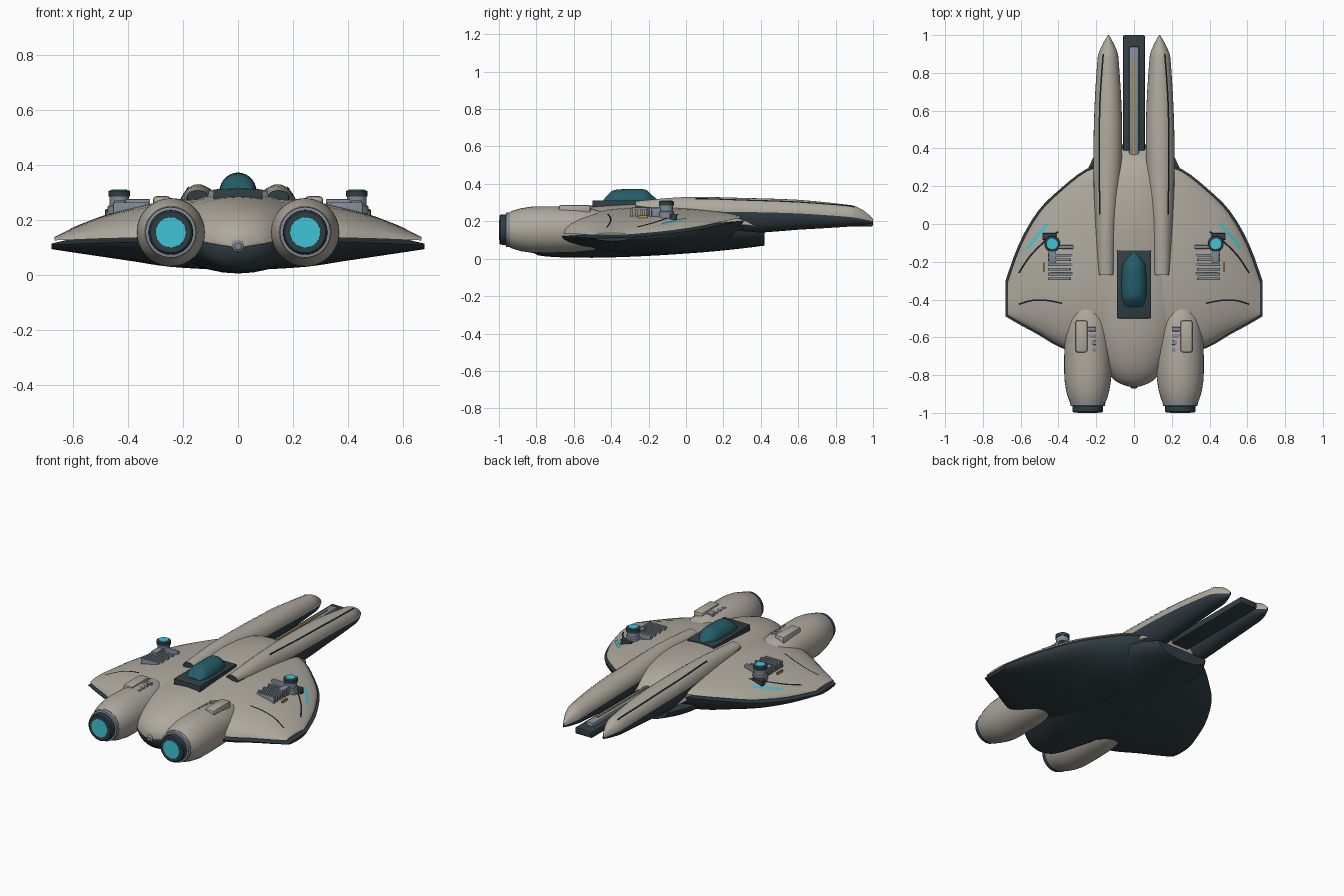
import bpy, bmesh, math
from mathutils import Vector
from mathutils.bvhtree import BVHTree

if "Cube" in bpy.data.objects:
    bpy.data.objects.remove(bpy.data.objects["Cube"])

COLOURS = {
    "beige": (0.43, 0.40, 0.34), "dark_slate": (0.03, 0.048, 0.056),
    "grey": (0.22, 0.26, 0.30), "teal_glass": (0.018, 0.11, 0.14),
    "cyan_glow": (0.05, 0.56, 0.68), "orange": (0.50, 0.26, 0.05),
    "black_line": (0.008, 0.012, 0.015),
}
MATS = {}
for key, rgb in COLOURS.items():
    MATS[key] = bpy.data.materials.new(key)
    MATS[key].diffuse_color = (*rgb, 1)
SEG = 14          # faces across each half of a lofted section


def finish(name, bm, mats, mirror=False, angle=35):
    """Turn a bmesh into a named object, smooth by angle, optionally mirrored."""
    bmesh.ops.recalc_face_normals(bm, faces=bm.faces)
    me = bpy.data.meshes.new(name)
    bm.to_mesh(me)
    bm.free()
    for m in mats:
        me.materials.append(MATS[m])
    for p in me.polygons:
        p.use_smooth = True
    me.set_sharp_from_angle(angle=math.radians(angle))
    ob = bpy.data.objects.new(name, me)
    bpy.context.scene.collection.objects.link(ob)
    if mirror:
        ob.modifiers.new("mirror", "MIRROR").use_mirror_merge = False
    return ob


def refine(rows, k=3):
    """Catmull-Rom interpolation between station rows."""
    out = []
    for i in range(len(rows) - 1):
        a, b, c, d = (rows[min(max(i + o, 0), len(rows) - 1)] for o in (-1, 0, 1, 2))
        for j in range(k):
            t = j / k
            out.append([0.5 * (2 * q + (r - p) * t + (2 * p - 5 * q + 4 * r - s) * t * t
                               + (3 * q - p - 3 * r + s) * t ** 3)
                        for p, q, r, s in zip(a, b, c, d)])
    return out + [list(rows[-1])]


def section(u0, z0, u1, z1, top, bot):
    """Closed lens: elliptical arch to top, then elliptical arch to bot."""
    pts = []
    for i in range(2 * SEG):
        a = math.pi * i / SEG
        t = (1 - math.cos(a)) / 2
        base = z0 + (z1 - z0) * t
        h = math.sin(a)
        peak = top if h >= 0 else bot
        peak = base if peak is None else peak
        pts.append((u0 + (u1 - u0) * t, base + (peak - base) * abs(h)))
    return pts


def loft(name, rings, mats, mirror=False):
    """Skin rings; upper half uses the first colour, lower half the last."""
    bm = bmesh.new()
    vs = [[bm.verts.new(p) for p in r] for r in rings]
    n = len(rings[0])
    for a, b in zip(vs, vs[1:]):
        for i in range(n):
            f = bm.faces.new((a[i], a[(i + 1) % n], b[(i + 1) % n], b[i]))
            f.material_index = 0 if i < n // 2 else len(mats) - 1
    for end in (vs[0], vs[-1]):
        bm.faces.new(end).material_index = len(mats) - 1
    tree = BVHTree.FromBMesh(bm)
    finish(name, bm, mats, mirror)
    return tree


def along_y(rows):
    return [[(u, y, z) for u, z in section(x0, zs, x1, zs, top, bot)]
            for y, x0, x1, top, zs, bot in refine(rows)]


def box(name, mat, x, y, z, bevel=0.0, mirror=True):
    bm = bmesh.new()
    bmesh.ops.create_cube(bm, size=1)
    for v in bm.verts:
        v.co = [(r[0] + r[1]) / 2 + c * (r[1] - r[0]) for r, c in zip((x, y, z), v.co)]
    if bevel:
        bmesh.ops.bevel(bm, geom=bm.edges[:], offset=bevel, segments=2,
                        profile=0.5, affect="EDGES")
    return finish(name, bm, [mat], mirror)


def lathe(name, mat, centre, profile, axis="Y", mirror=True, n=32):
    """Revolve (position, radius) pairs around an axis through centre."""
    bm = bmesh.new()
    rings = []
    for h, r in profile:
        ring = []
        for i in range(n):
            c, s = r * math.cos(2 * math.pi * i / n), r * math.sin(2 * math.pi * i / n)
            off = (c, h, s) if axis == "Y" else (c, s, h)
            ring.append(bm.verts.new(Vector(centre) + Vector(off)))
        rings.append(ring)
    for a, b in zip(rings, rings[1:]):
        for i in range(n):
            bm.faces.new((a[i], a[(i + 1) % n], b[(i + 1) % n], b[i]))
    bm.faces.new(rings[0])
    bm.faces.new(rings[-1])
    return finish(name, bm, [mat], mirror)


def ribbon(name, mat, path, width, tree):
    """Thin painted strip laid onto a surface from above."""
    pts = [Vector((x, y, 0)) for x, y in refine(path, 6)]
    bm = bmesh.new()
    pairs = []
    for i, p in enumerate(pts):
        d = (pts[min(i + 1, len(pts) - 1)] - pts[max(i - 1, 0)]).normalized()
        side = Vector((-d.y, d.x, 0)) * width / 2
        pair = []
        for q in (p - side, p + side):
            hit = tree.ray_cast(Vector((q.x, q.y, 2)), Vector((0, 0, -1)))[0]
            if hit:
                pair.append(bm.verts.new(hit + Vector((0, 0, 0.004))))
        if len(pair) == 2:
            pairs.append(pair)
    for a, b in zip(pairs, pairs[1:]):
        bm.faces.new((a[0], b[0], b[1], a[1]))
    for f in bm.faces:
        f.normal_update()
    finish(name, bm, [mat], True)


# central body: beige upper shell and dark keel (y, half width, top, split)
body = [(-.86, .03, .14, .105), (-.83, .10, .185, .115), (-.75, .16, .235, .135),
        (-.6, .22, .275, .15), (-.4, .265, .292, .16), (-.2, .27, .302, .17),
        (0, .255, .32, .18), (.2, .235, .31, .18), (.33, .21, .27, .18), (.4, .18, .2, .16)]
loft("upper_body", along_y([(y, -w, w, t, s, s - .005) for y, w, t, s in body]), ["beige"])
keel = [(-.85, .03, .105, .08), (-.82, .1, .115, .035), (-.75, .165, .135, .012),
        (-.5, .25, .155, .005), (-.2, .28, .16, .015), (.1, .27, .16, .035),
        (.3, .24, .15, .055), (.42, .17, .14, .07)]
loft("keel", along_y([(y, -w, w, s + .002, s, max(b, 0)) for y, w, s, b in keel]), ["dark_slate"])
lathe("tail_port", "grey", (0, -.85, .105), [(-.02, .012), (-.012, .022), (.03, .025)], mirror=False)

# wings (x, rear y, front y, top z, rear edge z, front edge z, bottom z)
wing = [(.10, -.70, .33, .28, .14, .22, .02), (.25, -.68, .28, .27, .14, .215, .03),
        (.38, -.65, .18, .246, .135, .195, .05), (.5, -.58, .06, .213, .132, .17, .068),
        (.6, -.525, -.115, .172, .128, .145, .083), (.67, -.483, -.31, .138, .126, .128, .094)]
fine = refine(wing)
WING = loft("wing_top", [[(x, u, z) for u, z in section(r, zr, f, zf, t, None)]
                         for x, r, f, t, zr, zf, b in fine], ["beige"], True)
loft("wing_underside", [[(x * 1.015, u, z) for u, z in
                         section(r - .006, zr - .016, f + .01, zf - .014, None, b)]
                        for x, r, f, t, zr, zf, b in fine], ["dark_slate"], True)

# long twin prongs (y, inner x, outer x, top, split, bottom)
prong = [(-.27, .11, .185, .308, .285, .25), (0, .09, .205, .33, .255, .2),
         (.3, .065, .215, .325, .25, .14), (.6, .065, .21, .315, .242, .155),
         (.85, .08, .195, .29, .225, .17), (.91, .088, .185, .278, .218, .176),
         (.96, .11, .162, .25, .208, .182), (1.0, .132, .138, .212, .2, .19)]
PRONG = loft("prong", along_y(prong), ["beige", "dark_slate"], True)
ribbon("prong_groove", "black_line", [(.18, .05), (.185, .35), (.18, .65), (.163, .9)], .008, PRONG)

# spine between the prongs
box("spine", "dark_slate", (-.058, .058), (.25, 1.0), (.172, .212), .008, False)
box("spine_rail", "grey", (-.026, .026), (.28, .94), (.2, .236), .01, False)
box("spine_rail_stripe", "orange", (-.005, .005), (.3, .865), (.232, .24), 0, False)

# canopy
box("canopy_plate", "dark_slate", (-.09, .09), (-.5, -.14), (.26, .312), .004, False)
canopy = [(-.44, .045, .316), (-.415, .056, .345), (-.38, .065, .368), (-.3, .066, .372),
          (-.22, .06, .37), (-.18, .035, .338), (-.15, .008, .314)]
loft("canopy", along_y([(y, -w, w, t, .308, .304) for y, w, t in canopy]), ["teal_glass"])

# engines
ENGINE = (.245, 0, .155)
lathe("engine_pod", "beige", ENGINE, [(-.35, .02), (-.38, .055), (-.43, .09), (-.5, .112),
      (-.6, .122), (-.72, .125), (-.82, .124), (-.88, .115), (-.92, .104), (-.942, .095)])
lathe("engine_ring", "grey", ENGINE, [(-.93, .094), (-.962, .092), (-.965, .08)])
lathe("engine_nozzle", "dark_slate", ENGINE, [(-.95, .082), (-.992, .08), (-.997, .074)])
lathe("engine_glow", "cyan_glow", ENGINE, [(-.99, .056), (-1.0, .055)])
box("pod_hatch", "beige", (.245, .31), (-.68, -.51), (.24, .287), .012)
for i in range(4):
    y = -.665 + i * .036
    box("pod_vent", "grey", (.2, .25), (y - .011, y + .011), (.24, .276), .003)

# wing turrets
TURRET = (.433, -.105, 0)
lathe("turret_base", "grey", TURRET, [(.2, .042), (.25, .042), (.255, .036), (.29, .036)], "Z")
lathe("turret_collar", "dark_slate", TURRET, [(.285, .04), (.305, .04), (.308, .034)], "Z")
lathe("turret_lens", "cyan_glow", TURRET, [(.3, .03), (.312, .029)], "Z")
box("turret_barrel", "grey", (.412, .452), (-.205, -.12), (.225, .272), .006)
box("turret_mount", "dark_slate", (.41, .485), (-.085, -.048), (.19, .24), .006)
box("turret_arm", "grey", (.32, .41), (-.132, -.112), (.24, .276), .004)
for i in range(6):
    y = -.165 - i * .025
    box("wing_cooling_bar", "grey", (.325 + .012 * (i % 2), .455), (y - .007, y + .007), (.2, .264), .002)
box("wing_marker", "orange", (.474, .482), (-.255, -.205), (.18, .232))

# painted wing lines
ribbon("wing_front_line", "black_line", [(.40, -.04), (.47, -.09), (.55, -.17), (.61, -.26)], .009, WING)
ribbon("wing_rear_line", "black_line", [(.38, -.42), (.46, -.405), (.54, -.405), (.61, -.425)], .008, WING)
ribbon("wing_light", "cyan_glow", [(.455, 0), (.51, -.06), (.565, -.13)], .016, WING)

for m in bpy.data.materials:
    if m.users and not m.is_grease_pencil:
        m.use_nodes = True
        m.node_tree.nodes["Principled BSDF"].inputs["Base Color"].default_value = m.diffuse_color
